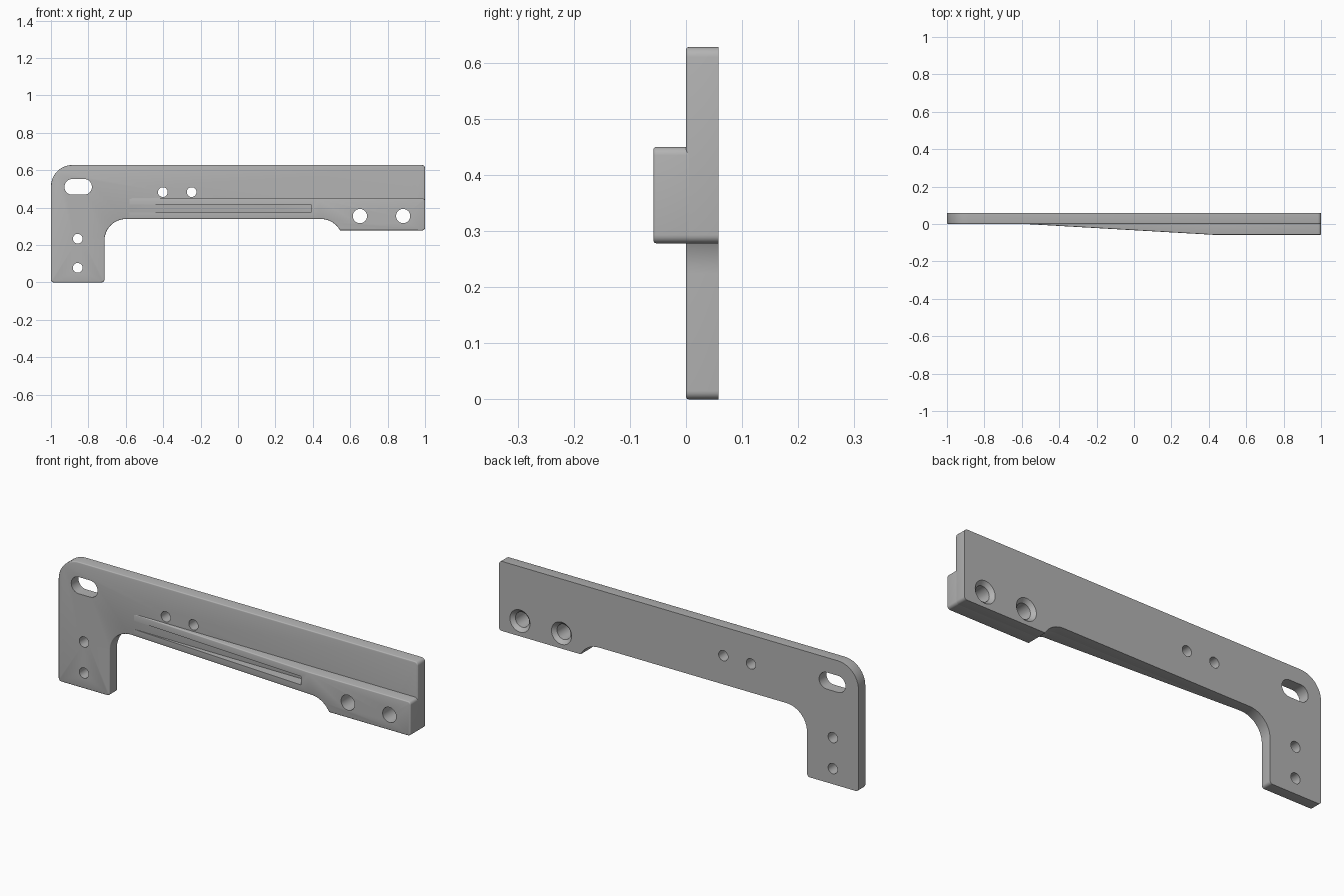
import bpy, bmesh, math
from mathutils import Matrix

cube = bpy.data.objects.get("Cube")
if cube:
    bpy.data.objects.remove(cube, do_unlink=True)

BACK, FRONT = 0.058, -0.058      # rear face and raised front face
START, FOLD = -0.58, 0.43        # where the ramp begins and levels out
TOP = 0.628

grey = bpy.data.materials.new("machined_grey")
grey.use_nodes = True
grey.diffuse_color = (0.45, 0.45, 0.45, 1)
grey.node_tree.nodes["Principled BSDF"].inputs["Base Color"].default_value = grey.diffuse_color


def arc(cx, cz, r, a0, a1, n=5):
    """Points on an arc, angles in degrees."""
    angles = [math.radians(a0 + (a1 - a0) * i / n) for i in range(n + 1)]
    return [(cx + r * math.cos(a), cz + r * math.sin(a)) for a in angles]


def finish(bm, name):
    bmesh.ops.recalc_face_normals(bm, faces=bm.faces)
    mesh = bpy.data.meshes.new(name)
    bm.to_mesh(mesh)
    bm.free()
    mesh.materials.append(grey)
    obj = bpy.data.objects.new(name, mesh)
    bpy.context.collection.objects.link(obj)
    return obj


def prism(name, outline, front, back, fillet=0, fold=None):
    """Extrude an x-z outline along y; front is a function of x."""
    bm = bmesh.new()
    n = len(outline)
    f = [bm.verts.new((x, front(x), z)) for x, z in outline]
    b = [bm.verts.new((x, back, z)) for x, z in outline]
    bm.faces.new(b)
    for i in range(n):
        j = (i + 1) % n
        bm.faces.new((f[i], f[j], b[j], b[i]))
    if fold is None:
        bm.faces.new(f)
    else:                         # split the front face along the fold line
        i, j = [k for k in range(n) if abs(outline[k][0] - fold) < 1e-6]
        bm.faces.new(f[i:j + 1])
        bm.faces.new(f[j:] + f[:i + 1])
    bmesh.ops.recalc_face_normals(bm, faces=bm.faces)
    if fillet:
        rim = [bm.edges.get((f[i], f[(i + 1) % n])) for i in range(n)]
        rim = [e for e in rim if max(v.co.x for v in e.verts) > START + 1e-4 or fold is None]
        bmesh.ops.bevel(bm, geom=rim, offset=fillet, segments=3, profile=0.5,
                        affect='EDGES', clamp_overlap=True)
    return finish(bm, name)


def cone(name, x, z, y0, r0, y1, r1):
    """Round cutter along y from y0 to y1."""
    bm = bmesh.new()
    bmesh.ops.create_cone(bm, cap_ends=True, segments=40, radius1=r0, radius2=r1, depth=y1 - y0,
                          matrix=Matrix.Translation((x, (y0 + y1) / 2, z))
                          @ Matrix.Rotation(-math.pi / 2, 4, 'X'))
    return finish(bm, name)


def cut(obj, cutters):
    bpy.context.view_layer.objects.active = obj
    for c in cutters:
        c.hide_render = True
        m = obj.modifiers.new("cut", 'BOOLEAN')
        m.operation, m.solver, m.object = 'DIFFERENCE', 'EXACT', c
        bpy.ops.object.modifier_apply(modifier=m.name)


# Outline pieces shared by the plate and the raised rib
lower_right = arc(0.985, 0.293, 0.015, 0, -90)
hump = arc(0.444, 0.224, 0.115, 28, 90, 8)

# Bracket plate with leg
plate_outline = (arc(-0.885, TOP - 0.115, 0.115, 180, 90, 12)
                 + arc(0.982, TOP - 0.018, 0.018, 90, 0)
                 + lower_right + hump
                 + arc(-0.599, 0.224, 0.115, 90, 180, 12)
                 + arc(-0.729, 0.015, 0.015, 0, -90)
                 + arc(-0.985, 0.015, 0.015, -90, -180))
plate = prism("bracket_plate", plate_outline, lambda x: 0.0, BACK, fillet=0.005)

# Ramped rib rising out of the plate
rib_outline = ([(START, 0.45), (FOLD, 0.45)] + arc(0.985, 0.435, 0.015, 90, 0)
               + lower_right + hump + [(FOLD, 0.339), (START, 0.339)])
rib = prism("ramped_rib", rib_outline,
            lambda x: FRONT * min(1, max(0, (x - START) / (FOLD - START))),
            0.006, fillet=0.005, fold=FOLD)

# Bolt holes with countersinks at the rear
bolts = []
for x in (0.652, 0.883):
    bolts.append(cone("bolt_cutter", x, 0.355, -0.2, 0.038, 0.2, 0.038))
    bolts.append(cone("countersink_cutter", x, 0.355, 0.04, 0.038, 0.068, 0.066))

# Small pin holes
pins = [cone("pin_cutter", x, z, -0.2, 0.026, 0.2, 0.026)
        for x, z in ((-0.402, 0.483), (-0.248, 0.483), (-0.857, 0.234), (-0.857, 0.078))]

# Hanging slot
slot_outline = arc(-0.823, 0.511, 0.042, -90, 90, 16) + arc(-0.886, 0.511, 0.042, 90, 270, 16)
slot = prism("slot_cutter", slot_outline, lambda x: -0.2, 0.2)

# Long groove in the rib
groove_outline = [(-0.7, 0.373), (0.39, 0.373), (0.39, 0.416), (-0.7, 0.416)]
groove = prism("groove_cutter", groove_outline, lambda x: -0.2, 0.2)

cut(plate, bolts + pins + [slot])
cut(rib, bolts + [groove])
for c in bolts + pins + [slot, groove]:
    bpy.data.objects.remove(c, do_unlink=True)

# Smooth rounded surfaces, crisp edges
for obj in (plate, rib):
    bpy.ops.object.select_all(action='DESELECT')
    obj.select_set(True)
    bpy.context.view_layer.objects.active = obj
    bpy.ops.object.shade_smooth_by_angle(angle=math.radians(35))
